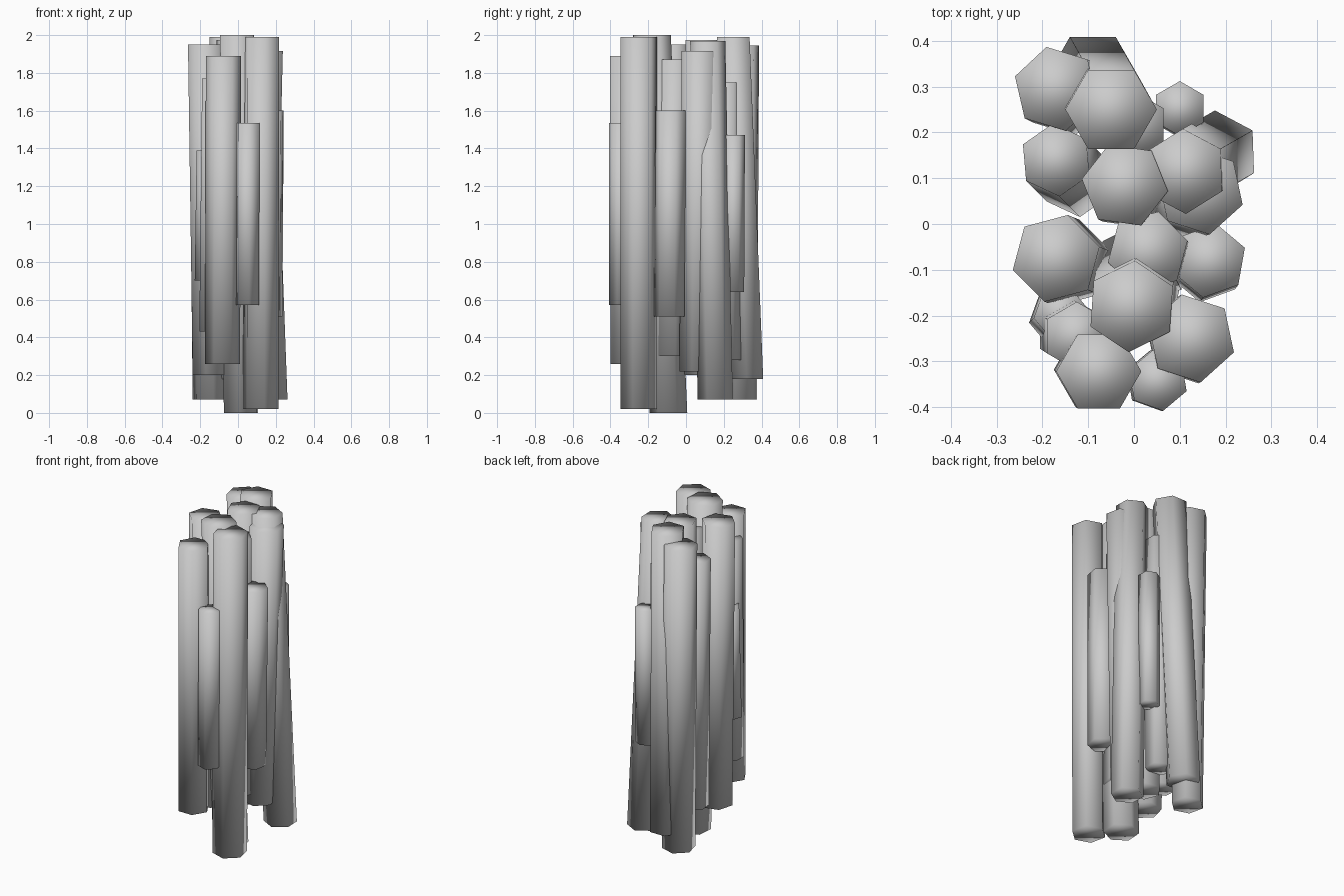
import bpy, bmesh, math

# Each column: top (x, y, z), bottom (x, y, z), radius, angle of first corner
COLUMNS = {
    "back_left": ((-0.17, 0.295, 1.945), (-0.15, 0.285, 0.07), 0.094, 43),
    "back_tall": ((-0.05, 0.25, 1.99), (-0.09, 0.322, 0.18), 0.10, 0),
    "left_back_inner": ((-0.17, 0.14, 1.80), (-0.125, 0.095, 0.25), 0.080, 35),
    "back_hidden": ((0.0, 0.215, 1.75), (0.0, 0.215, 0.28), 0.075, 30),
    "back_short": ((0.10, 0.252, 1.47), (0.10, 0.248, 0.64), 0.060, 30),
    "right_straight": ((0.145, 0.072, 1.915), (0.105, 0.06, 0.22), 0.097, 42),
    "right_leaning": ((0.11, 0.115, 1.97), (0.18, 0.155, 0.07), 0.093, 32),
    "middle_back": ((-0.02, 0.085, 1.975), (-0.01, 0.08, 0.20), 0.095, 52),
    "right_short": ((0.165, -0.08, 1.60), (0.158, -0.09, 0.51), 0.082, 20),
    "middle": ((0.03, -0.06, 1.87), (0.04, -0.08, 0.30), 0.090, 15),
    "middle_tall": ((-0.005, -0.18, 2.0), (0.015, -0.093, 0.0), 0.100, 26),
    "front_right": ((0.125, -0.25, 1.99), (0.12, -0.252, 0.02), 0.098, 42),
    "front_left": ((-0.077, -0.322, 1.89), (-0.082, -0.318, 0.26), 0.093, 0),
    "front_short": ((0.052, -0.342, 1.535), (0.047, -0.342, 0.57), 0.067, 40),
    "left_tall": ((-0.17, -0.075, 1.95), (-0.145, -0.085, 0.20), 0.098, 15),
    "left_short": ((-0.16, -0.195, 1.39), (-0.17, -0.205, 0.70), 0.060, 10),
    "left_low": ((-0.125, -0.245, 1.77), (-0.14, -0.235, 0.43), 0.075, 30),
}


def make_column(name, top, bottom, radius, angle):
    """Hexagonal prism running between two horizontal end caps."""
    bm = bmesh.new()
    rings = []
    for cx, cy, cz in (bottom, top):
        ring = []
        for i in range(6):
            a = math.radians(angle + 60 * i)
            ring.append(bm.verts.new((cx + radius * math.cos(a),
                                      cy + radius * math.sin(a), cz)))
        rings.append(ring)
    low, high = rings
    for i in range(6):
        j = (i + 1) % 6
        bm.faces.new((low[i], low[j], high[j], high[i]))
    bm.faces.new(high)
    bm.faces.new(low[::-1])
    for face in bm.faces:
        face.smooth = True
    mesh = bpy.data.meshes.new(name)
    bm.to_mesh(mesh)
    bm.free()
    obj = bpy.data.objects.new(name, mesh)
    bpy.context.collection.objects.link(obj)


for part, spec in COLUMNS.items():
    make_column(part + "_column", *spec)
